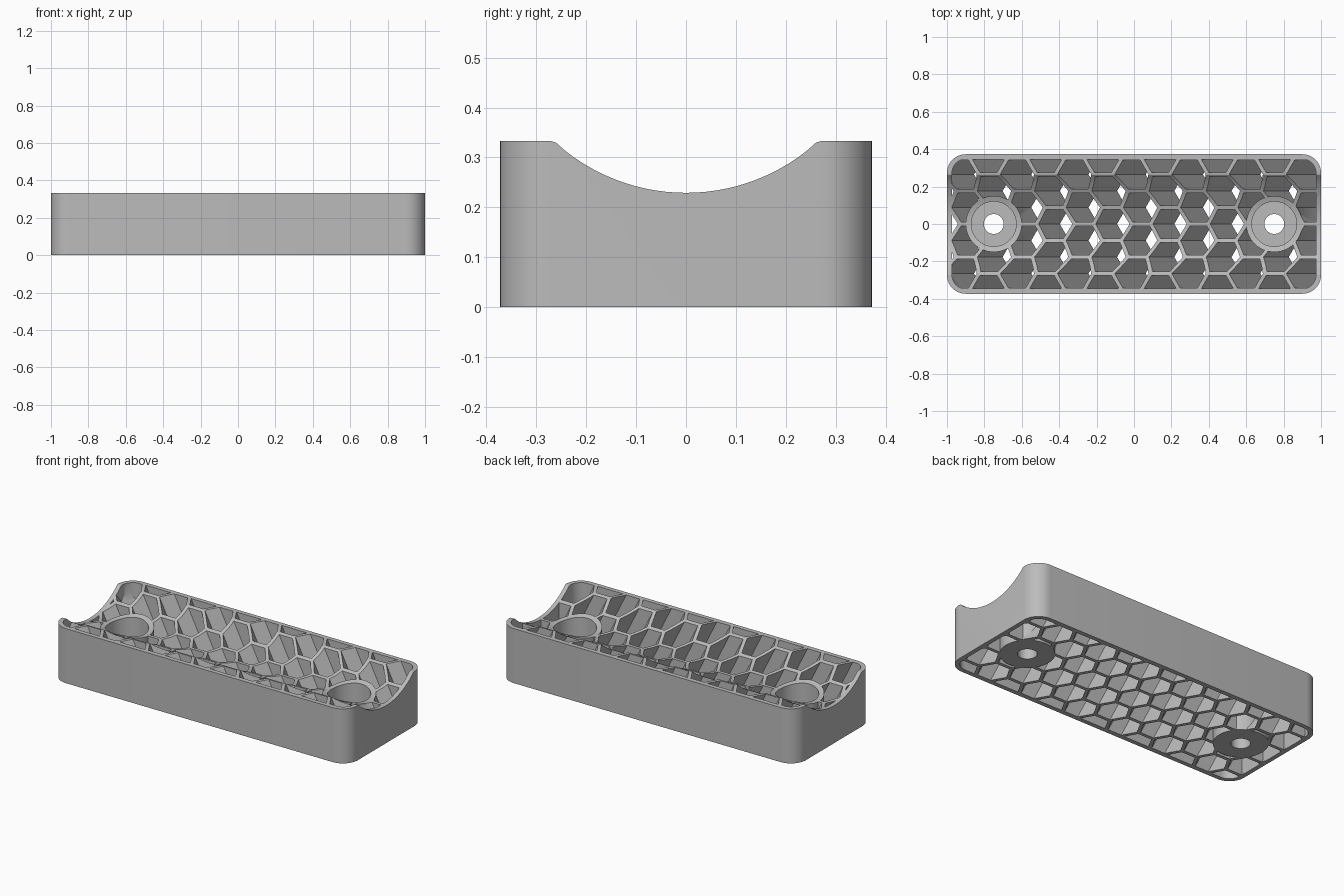
import bpy, bmesh, math

cube = bpy.data.objects.get("Cube")
if cube:
    bpy.data.objects.remove(cube, do_unlink=True)

HALF_X, HALF_Y, HEIGHT = 1.0, 0.373, 0.333
WALL, CORNER = 0.027, 0.1
CELL, WEB, LEAN = 0.102, 0.02, 0.5      # honeycomb size, web thickness, lean per unit height
SCREW_X, BOSS_R, BORE_R, HOLE_R, SEAT_Z = 0.75, 0.15, 0.12, 0.053, 0.11
SADDLE_R, SADDLE_Z = 0.39, 0.229

grey = bpy.data.materials.new("plain grey")
grey.use_nodes = True
grey.diffuse_color = (0.5, 0.5, 0.5, 1)
grey.node_tree.nodes["Principled BSDF"].inputs["Base Color"].default_value = (0.5, 0.5, 0.5, 1)


def prism(bm, lower, upper):
    """Closed solid between two matching loops of 3D points."""
    a = [bm.verts.new(p) for p in lower]
    b = [bm.verts.new(p) for p in upper]
    bm.faces.new(a)
    bm.faces.new(b)
    for i in range(len(a)):
        j = (i + 1) % len(a)
        bm.faces.new((a[i], a[j], b[j], b[i]))


def make(name, solids):
    bm = bmesh.new()
    for lower, upper in solids:
        prism(bm, lower, upper)
    bmesh.ops.recalc_face_normals(bm, faces=bm.faces[:])
    mesh = bpy.data.meshes.new(name)
    bm.to_mesh(mesh)
    bm.free()
    mesh.materials.append(grey)
    obj = bpy.data.objects.new(name, mesh)
    bpy.context.collection.objects.link(obj)
    return obj


def upright(points, z0, z1, lean=0):
    return ([(x - lean * z0, y, z0) for x, y in points],
            [(x - lean * z1, y, z1) for x, y in points])


def ring(cx, cy, r, n):
    return [(cx + r * math.cos(math.tau * i / n), cy + r * math.sin(math.tau * i / n))
            for i in range(n)]


def rounded_rect(hx, hy, r, steps=10):
    pts = []
    for k, (sx, sy) in enumerate(((1, 1), (-1, 1), (-1, -1), (1, -1))):
        for i in range(steps + 1):
            a = math.pi / 2 * (k + i / steps)
            pts.append((sx * (hx - r) + r * math.cos(a), sy * (hy - r) + r * math.sin(a)))
    return pts


def combine(target, tool, operation):
    """Apply a boolean and discard the tool."""
    tool.hide_render = True
    mod = target.modifiers.new("cut", "BOOLEAN")
    mod.operation, mod.object, mod.solver = operation, tool, "EXACT"
    bpy.context.view_layer.update()
    graph = bpy.context.evaluated_depsgraph_get()
    result = bpy.data.meshes.new_from_object(target.evaluated_get(graph))
    target.modifiers.clear()
    target.data = result
    bpy.data.objects.remove(tool, do_unlink=True)


def cylinders(name, r, z0, z1):
    return make(name, [upright(ring(s * SCREW_X, 0, r, 64), z0, z1) for s in (-1, 1)])


# Rounded block
block = make("honeycomb_saddle_block",
             [upright(rounded_rect(HALF_X, HALF_Y, CORNER), 0, 0.45)])

# Leaning honeycomb cells, kept inside the outer wall and clear of the screw bosses
cells = []
pitch_x, pitch_y = 1.5 * CELL, math.sqrt(3) * CELL
for col in range(-8, 10):
    for row in range(-3, 4):
        cy = (row + 0.5 * (col % 2)) * pitch_y
        hexagon = ring(col * pitch_x, cy, CELL - WEB / math.sqrt(3), 6)
        cells.append(upright(hexagon, -0.1, 0.6, LEAN))
cutter = make("cell_cutter", cells)
inner = rounded_rect(HALF_X - WALL, HALF_Y - WALL, CORNER - WALL)
combine(cutter, make("inner_limit", [upright(inner, -0.05, 0.55)]), "INTERSECT")
combine(cutter, cylinders("boss_limit", BOSS_R, -0.2, 0.7), "DIFFERENCE")
combine(block, cutter, "DIFFERENCE")

# Screw counterbores and through holes
combine(block, cylinders("counterbore", BORE_R, SEAT_Z, 0.6), "DIFFERENCE")
combine(block, cylinders("screw_hole", HOLE_R, -0.1, 0.6), "DIFFERENCE")

# Saddle trough with softened lips
half = [(0.245 * i / 12, 0) for i in range(13)]
half = [(y, SADDLE_Z + SADDLE_R - math.sqrt(SADDLE_R ** 2 - y * y)) for y, _ in half]
half += [(0.253, 0.323), (0.261, 0.33), (0.272, HEIGHT), (0.5, HEIGHT)]
profile = [(-y, z) for y, z in reversed(half[1:])] + half + [(0.5, 0.8), (-0.5, 0.8)]
saddle = make("saddle_cutter", [([(-1.2, y, z) for y, z in profile],
                                 [(1.2, y, z) for y, z in profile])])
combine(block, saddle, "DIFFERENCE")

# Smooth the curved walls, keep the cell edges crisp
bpy.ops.object.select_all(action="DESELECT")
block.select_set(True)
bpy.context.view_layer.objects.active = block
bpy.ops.object.shade_smooth_by_angle(angle=math.radians(25))
